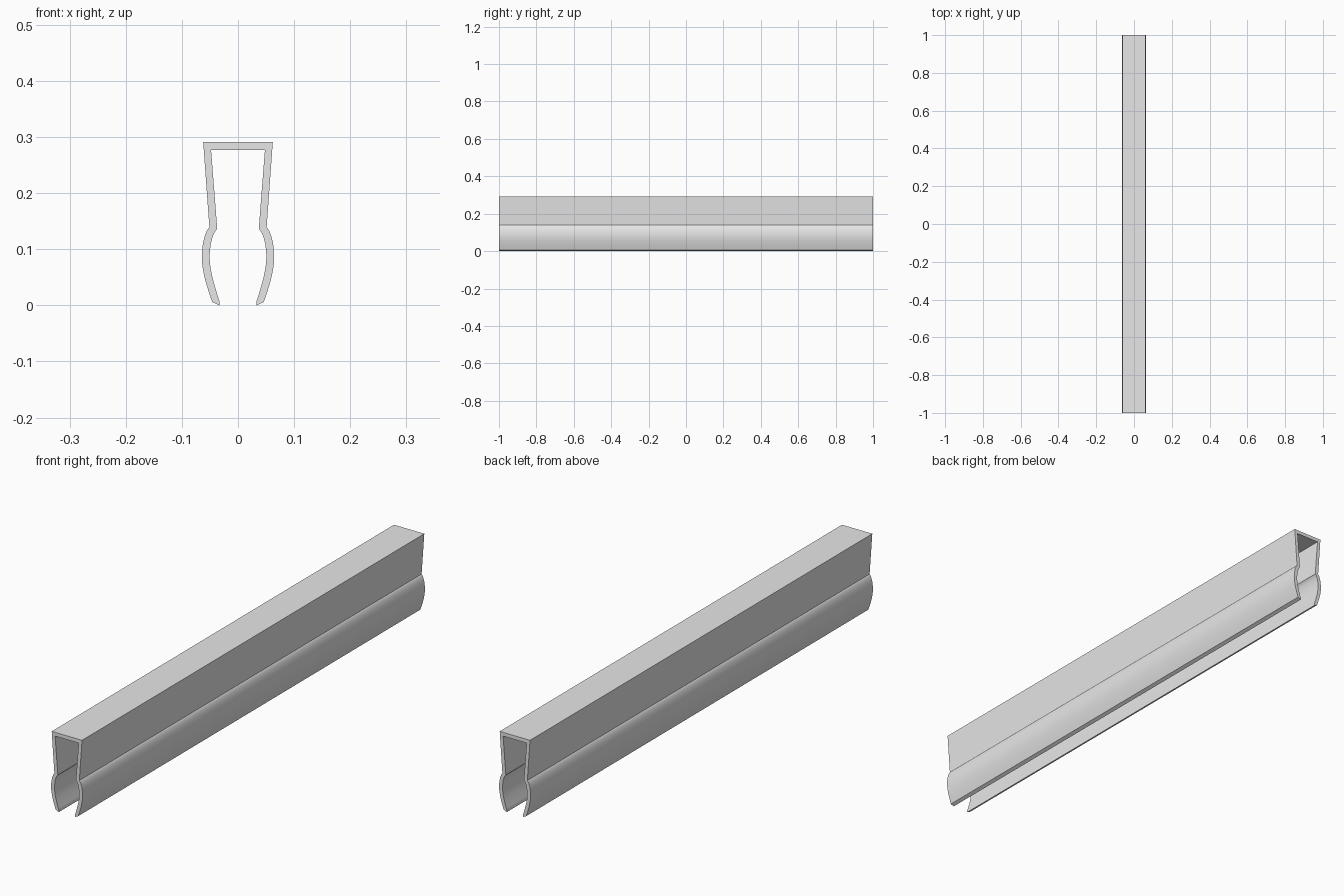
import bpy
import bmesh
import math
from mathutils import Vector
from mathutils.geometry import interpolate_bezier

if "Cube" in bpy.data.objects:
    bpy.data.objects.remove(bpy.data.objects["Cube"], do_unlink=True)

HALF_LENGTH = 1.0
STEPS = 12


def curve(*controls):
    """Sample one cubic segment given as four (x, z) points."""
    return [p.to_2d() for p in interpolate_bezier(*[Vector((x, z, 0)) for x, z in controls], STEPS)]


# Plain grey material
grey = bpy.data.materials.new("light_grey")
grey.use_nodes = True
colour = (0.8, 0.8, 0.8, 1)
grey.diffuse_color = colour
grey.node_tree.nodes["Principled BSDF"].inputs["Base Color"].default_value = colour

# Outer skin, from the top corner down to the lip
outer = [Vector((0.062, 0.291))]
outer += curve((0.051, 0.139), (0.059, 0.132), (0.0645, 0.108), (0.0645, 0.086))
outer += curve((0.0645, 0.086), (0.0645, 0.06), (0.054, 0.029), (0.046, 0.006))[1:]

# Inner skin, from the lip up to the underside of the top
inner = [Vector((0.033, 0.0))]
inner += curve((0.033, 0.007), (0.041, 0.032), (0.0505, 0.062), (0.0505, 0.086))
inner += curve((0.0505, 0.086), (0.0505, 0.108), (0.045, 0.130), (0.037, 0.136))[1:]
inner.append(Vector((0.048, 0.277)))

# Mirror the half section into a closed channel outline
half = outer + inner
outline = half + [Vector((-p.x, p.y)) for p in reversed(half)]

# Extrude the outline along the length
bm = bmesh.new()
end = bm.faces.new([bm.verts.new((p.x, -HALF_LENGTH, p.y)) for p in outline])
result = bmesh.ops.extrude_face_region(bm, geom=[end], use_keep_orig=True)
far_verts = [g for g in result["geom"] if isinstance(g, bmesh.types.BMVert)]
bmesh.ops.translate(bm, verts=far_verts, vec=(0, 2 * HALF_LENGTH, 0))
bmesh.ops.recalc_face_normals(bm, faces=bm.faces)
mesh = bpy.data.meshes.new("clip_channel")
bm.to_mesh(mesh)
bm.free()
mesh.materials.append(grey)

channel = bpy.data.objects.new("clip_channel", mesh)
bpy.context.collection.objects.link(channel)
bpy.ops.object.select_all(action="DESELECT")
channel.select_set(True)
bpy.context.view_layer.objects.active = channel
bpy.ops.object.shade_smooth_by_angle(angle=math.radians(25))
